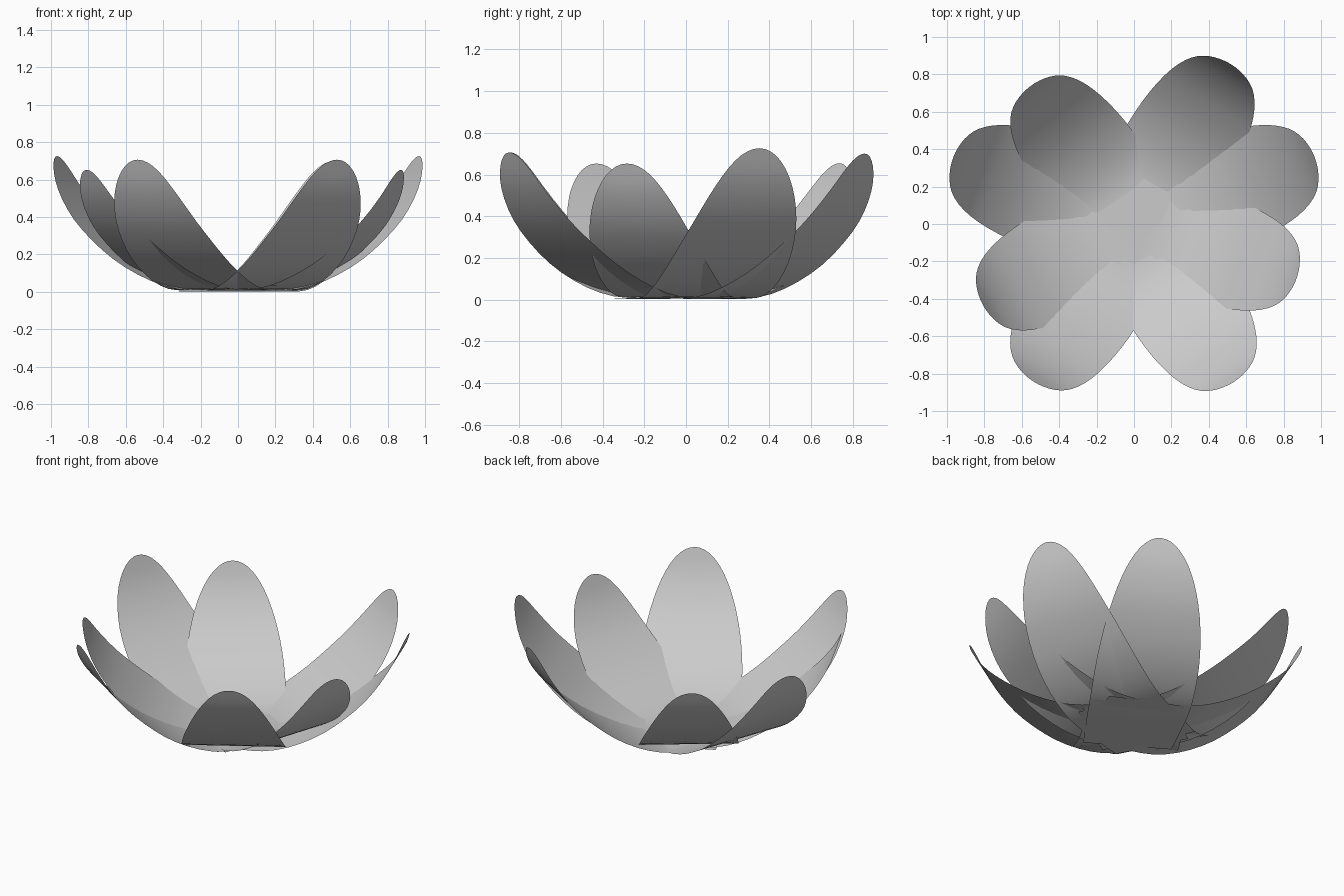
import bpy, bmesh, math

if "Cube" in bpy.data.objects:
    bpy.data.objects.remove(bpy.data.objects["Cube"])

# Side profile of a full-size petal: (distance from flower axis, height)
PROFILE = [(-.25, .004), (0, .002), (.2, .006), (.35, .042), (.5, .11), (.64, .2),
           (.8, .34), (.9, .46), (.975, .585), (1.03, .722)]
HALF_WIDTH = .31
BASE_WIDTH = .265


def spline(pts, steps=6):
    # smooth curve through the profile points
    out = []
    for i in range(len(pts) - 1):
        p0, p1 = pts[max(i - 1, 0)], pts[i]
        p2, p3 = pts[i + 1], pts[min(i + 2, len(pts) - 1)]
        for k in range(steps):
            t = k / steps
            out.append(tuple(.5 * (2 * b + (c - a) * t + (2*a - 5*b + 4*c - d) * t*t
                                   + (3*b - a - 3*c + d) * t**3)
                             for a, b, c, d in zip(p0, p1, p2, p3)))
    out.append(pts[-1])
    return out


CURVE = spline(PROFILE)
ARC = [0.0]
for a, b in zip(CURVE, CURVE[1:]):
    ARC.append(ARC[-1] + math.dist(a, b))
TOTAL = ARC[-1]
WIDEST = TOTAL * .45


def sample(s):
    # point on the profile at arc length s
    for i in range(len(ARC) - 1):
        if s <= ARC[i + 1] + 1e-9:
            f = (s - ARC[i]) / (ARC[i + 1] - ARC[i])
            return [p + (q - p) * f for p, q in zip(CURVE[i], CURVE[i + 1])]
    return CURVE[-1]


def petal(name, angle, scale, lift):
    # straight-sided flat base, then a half-ellipse outline to the tip
    rows = []
    for i in range(9):
        f = i / 9
        rows.append((WIDEST * f, BASE_WIDTH + (HALF_WIDTH - BASE_WIDTH) * math.sin(f * math.pi / 2)))
    for i in range(17):
        a = math.pi / 2 * i / 16
        rows.append((WIDEST + (TOTAL - WIDEST) * math.sin(a), HALF_WIDTH * max(math.cos(a), .004)))
    bm = bmesh.new()
    ca, sa = math.cos(math.radians(angle)), math.sin(math.radians(angle))
    grid = []
    for s, w in rows:
        r, z = sample(s)
        r = r * scale if r > 0 else r
        line = []
        for side in (-1, 0, 1):
            o = side * w * (.5 + .5 * scale)
            line.append(bm.verts.new((r * ca - o * sa, r * sa + o * ca, z * scale + lift)))
        grid.append(line)
    for low, high in zip(grid, grid[1:]):
        for k in range(2):
            bm.faces.new((low[k], low[k + 1], high[k + 1], high[k]))
    for f in bm.faces:
        f.smooth = True
    mesh = bpy.data.meshes.new(name)
    bm.to_mesh(mesh)
    bm.free()
    bpy.context.collection.objects.link(bpy.data.objects.new(name, mesh))


# Eight petals around the axis: angle, size, stacking height
PETALS = [(59, .97, 0), (127, .895, .008), (160, 1, .004), (208, .89, .01),
          (237.5, .97, .006), (302, .97, .006), (342, .89, .01), (20, 1, .004)]
for n, (angle, scale, lift) in enumerate(PETALS, 1):
    petal(f"petal_{n}", angle, scale, lift)
